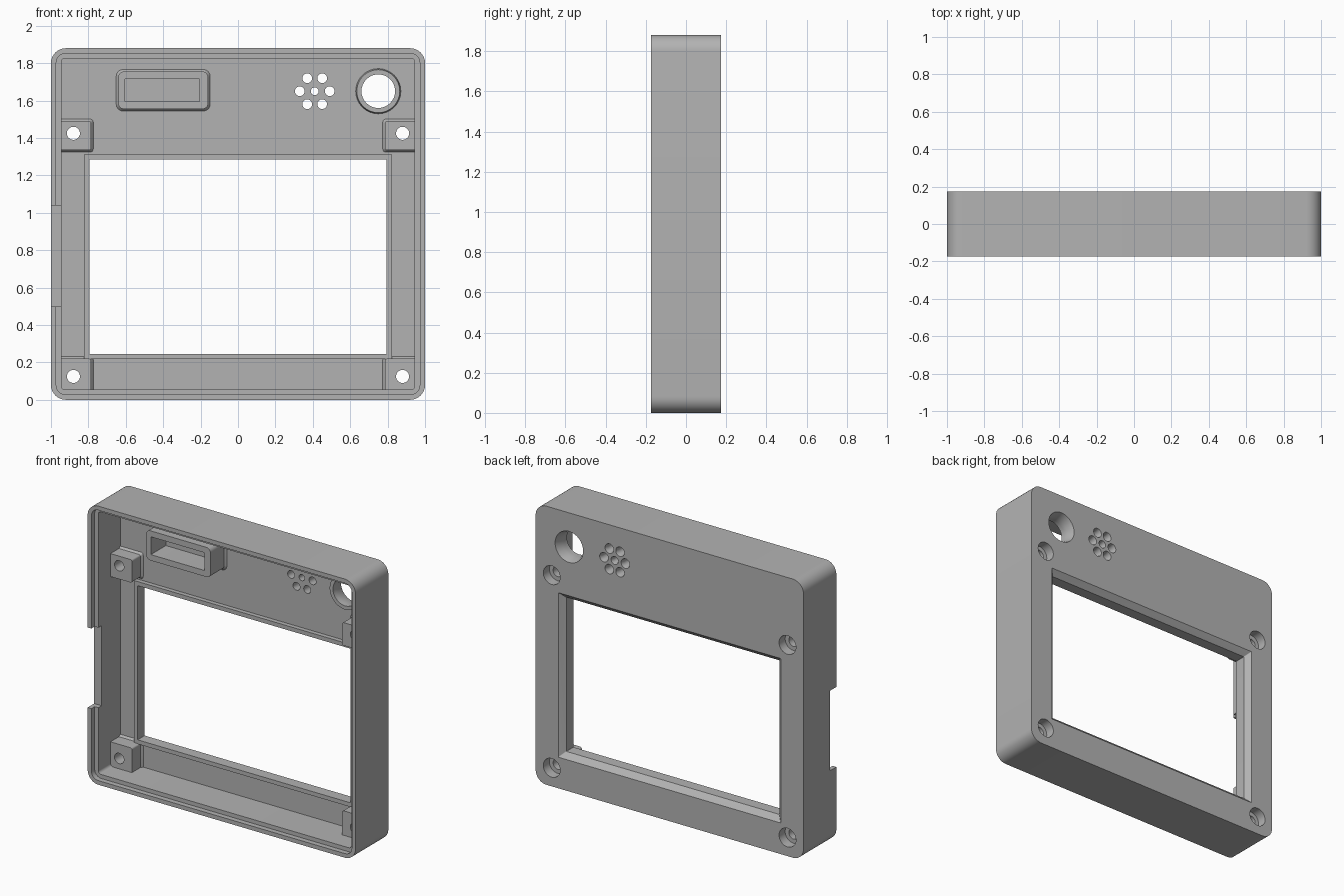
import bpy, bmesh, math

if "Cube" in bpy.data.objects:
    bpy.data.objects.remove(bpy.data.objects["Cube"], do_unlink=True)

grey = bpy.data.materials.new("matte_grey")
grey.use_nodes = True
colour = (0.45, 0.45, 0.45, 1)
grey.diffuse_color = colour
grey.node_tree.nodes["Principled BSDF"].inputs["Base Color"].default_value = colour

SEG = 8
PLATE = 0.095   # inner face of the back plate
BACK = 0.175


def ring(y, x0, x1, z0, z1, r=0.004):
    """Rounded rectangle in the x-z plane at depth y."""
    pts = []
    corners = ((x1 - r, z1 - r), (x0 + r, z1 - r), (x0 + r, z0 + r), (x1 - r, z0 + r))
    for k, (cx, cz) in enumerate(corners):
        for i in range(SEG + 1):
            a = math.pi / 2 * (k + i / SEG)
            pts.append((cx + r * math.cos(a), y, cz + r * math.sin(a)))
    return pts


def disc(y, x, z, r):
    n = 4 * SEG
    return [(x + r * math.cos(math.tau * i / n), y, z + r * math.sin(math.tau * i / n))
            for i in range(n)]


def loft(name, *groups, closed=False):
    """Skin each group of rings; capped at both ends, or closed into a frame."""
    bm = bmesh.new()
    for rings in groups:
        loops = [[bm.verts.new(p) for p in r] for r in rings]
        n = len(loops[0])
        pairs = list(zip(loops, loops[1:]))
        if closed:
            pairs.append((loops[-1], loops[0]))
        else:
            bm.faces.new(loops[0])
            bm.faces.new(loops[-1])
        for a, b in pairs:
            for i in range(n):
                j = (i + 1) % n
                bm.faces.new((a[i], a[j], b[j], b[i]))
    bmesh.ops.recalc_face_normals(bm, faces=bm.faces)
    mesh = bpy.data.meshes.new(name)
    bm.to_mesh(mesh)
    bm.free()
    mesh.materials.append(grey)
    ob = bpy.data.objects.new(name, mesh)
    bpy.context.collection.objects.link(ob)
    return ob


def cut(ob, *cutters):
    for c in cutters:
        m = ob.modifiers.new("cut", 'BOOLEAN')
        m.operation = 'DIFFERENCE'
        m.solver = 'EXACT'
        m.object = c
        bpy.context.view_layer.objects.active = ob
        bpy.ops.object.modifier_apply(modifier=m.name)


def inset(y, d, r):
    """Ring set in from the outer outline of the case."""
    return ring(y, d - 1, 1 - d, d, 1.88 - d, r)


def window(y, d):
    """Ring grown outward from the window opening."""
    return ring(y, -0.795 - d, 0.795 + d, 0.245 - d, 1.285 + d)


# Case: outer wall, lip rebate, cavity, raised window rim, chamfered opening
shell = loft("case_shell", [
    inset(BACK, 0, 0.08), inset(-BACK, 0, 0.08),
    inset(-BACK, 0.028, 0.05), inset(-0.14, 0.028, 0.05),
    inset(-0.14, 0.055, 0.02), inset(PLATE, 0.055, 0.02),
    window(PLATE, 0.028), window(0.065, 0.028),
    window(0.065, 0), window(0.14, 0), window(BACK, 0.035)], closed=True)

# Standoffs in the four corners of the window
standoffs = []
screws = []
for side, sx in (("left", 1), ("right", -1)):
    for level, z0, z1, hz in (("upper", 1.335, 1.49, 1.425), ("lower", 0.04, 0.22, 0.125)):
        x0, x1 = sorted((sx * 0.785, sx * 0.96))
        g = 0.015
        standoffs.append(loft(f"{side}_{level}_standoff", [
            ring(-0.01, x0, x1, z0, z1, 0.012),
            ring(0.08, x0, x1, z0, z1, 0.012),
            ring(0.1, x0 - g, x1 + g, z0 - g, z1 + g, 0.02)]))
        hx = sx * 0.88
        screws.append([disc(-0.3, hx, hz, 0.035), disc(0.11, hx, hz, 0.035),
                       disc(0.11, hx, hz, 0.063), disc(0.3, hx, hz, 0.063)])

# Blind socket and the collar round the large hole
socket = loft("socket_box", [
    ring(0.1, -0.655, -0.145, 1.54, 1.77, 0.04),
    ring(0.08, -0.64, -0.16, 1.555, 1.755, 0.03),
    ring(-0.065, -0.64, -0.16, 1.555, 1.755, 0.03),
    ring(-0.065, -0.605, -0.205, 1.595, 1.715),
    ring(0.1, -0.605, -0.205, 1.595, 1.715)], closed=True)
collar = loft("round_hole_collar", [disc(0.1, 0.75, 1.65, 0.122), disc(0.07, 0.75, 1.65, 0.115),
                                    disc(0.07, 0.75, 1.65, 0.09), disc(0.1, 0.75, 1.65, 0.09)],
              closed=True)

# Cutters: screw holes, round hole, sound holes, side notch
grille = [(0.41, 1.65, 0.021)]
for i in range(6):
    a = math.tau * i / 6
    grille.append((0.41 + 0.08 * math.cos(a), 1.65 + 0.08 * math.sin(a), 0.026))
cutters = [
    loft("screw_cutter", *screws),
    loft("round_hole_cutter", [disc(0, 0.75, 1.65, 0.09), disc(0.125, 0.75, 1.65, 0.09),
                               disc(BACK, 0.75, 1.65, 0.105), disc(0.3, 0.75, 1.65, 0.105)]),
    loft("grille_cutter", *[[disc(0, x, z, r), disc(0.15, x, z, r),
                             disc(BACK, x, z, r + 0.006), disc(0.3, x, z, r + 0.006)]
                            for x, z, r in grille]),
    loft("notch_cutter", [ring(-0.3, -1.1, -0.9, 0.5, 1.04), ring(-0.105, -1.1, -0.9, 0.5, 1.04)])]
cut(shell, *cutters)
for s in standoffs:
    cut(s, cutters[0])
for c in cutters:
    bpy.data.objects.remove(c, do_unlink=True)

# Smooth the curved walls, keep the edges crisp
bpy.ops.object.select_all(action='DESELECT')
for ob in [shell, socket, collar] + standoffs:
    ob.select_set(True)
    bpy.context.view_layer.objects.active = ob
bpy.ops.object.shade_smooth_by_angle(angle=math.radians(30))
